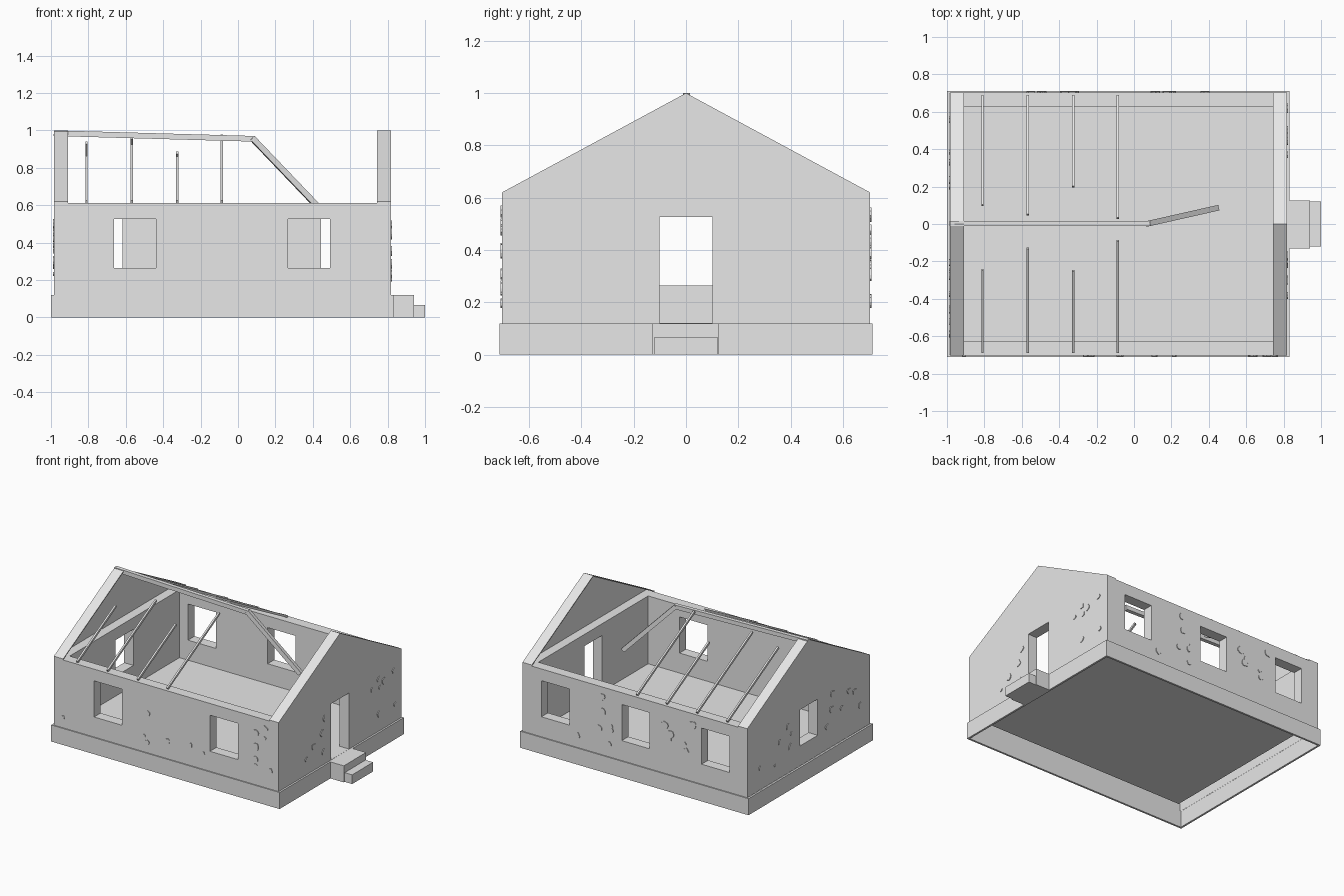
import bpy, bmesh, math, random
from mathutils import Vector

if "Cube" in bpy.data.objects:
    bpy.data.objects.remove(bpy.data.objects["Cube"], do_unlink=True)

stone = bpy.data.materials.new("pale_grey")
stone.use_nodes = True
stone.diffuse_color = (0.8, 0.8, 0.8, 1)
stone.node_tree.nodes["Principled BSDF"].inputs["Base Color"].default_value = (0.8, 0.8, 0.8, 1)


def finish(name, bm):
    bmesh.ops.recalc_face_normals(bm, faces=bm.faces)
    mesh = bpy.data.meshes.new(name)
    bm.to_mesh(mesh)
    bm.free()
    mesh.materials.append(stone)
    ob = bpy.data.objects.new(name, mesh)
    bpy.context.scene.collection.objects.link(ob)
    return ob


def add_box(bm, xs, ys, zs):
    verts = bmesh.ops.create_cube(bm, size=1)["verts"]
    for v in verts:
        v.co = [(r[0] + r[1]) / 2 + c * (r[1] - r[0]) for c, r in zip(v.co, (xs, ys, zs))]


def box(name, xs, ys, zs):
    bm = bmesh.new()
    add_box(bm, xs, ys, zs)
    return finish(name, bm)


def prism(name, outline, x0, x1):
    """Extrude a (y, z) outline along x."""
    bm = bmesh.new()
    face = bm.faces.new([bm.verts.new((x0, y, z)) for y, z in outline])
    top = bmesh.ops.extrude_face_region(bm, geom=[face])["geom"]
    bmesh.ops.translate(bm, vec=(x1 - x0, 0, 0),
                        verts=[g for g in top if isinstance(g, bmesh.types.BMVert)])
    bm.faces.new([v for v in face.verts]) if not face.is_valid else None
    return finish(name, bm)


def beam(name, a, b, width, height):
    a, b = Vector(a), Vector(b)
    half = (b - a).length / 2
    ob = box(name, (-half, half), (-width / 2, width / 2), (-height / 2, height / 2))
    ob.rotation_mode = 'QUATERNION'
    ob.rotation_quaternion = (b - a).to_track_quat('X', 'Z')
    ob.location = (a + b) / 2
    return ob


def ring(name, x0, x1, y, z0, z1, t):
    """Hollow rectangular band."""
    outer = [(x0, -y), (x1, -y), (x1, y), (x0, y)]
    inner = [(x0 + t, t - y), (x1 - t, t - y), (x1 - t, y - t), (x0 + t, y - t)]
    bm = bmesh.new()
    loops = [[bm.verts.new((px, py, z)) for px, py in pts]
             for pts, z in ((outer, z0), (outer, z1), (inner, z1), (inner, z0))]
    for k in range(4):
        p, q = loops[k], loops[(k + 1) % 4]
        for i in range(4):
            j = (i + 1) % 4
            bm.faces.new((p[i], p[j], q[j], q[i]))
    return finish(name, bm)


def cut(ob, openings):
    """Cut box openings through a wall."""
    bm = bmesh.new()
    for o in openings:
        add_box(bm, *o)
    cutter = finish("opening_cutter", bm)
    cutter.hide_render = True
    mod = ob.modifiers.new("openings", 'BOOLEAN')
    mod.object, mod.operation, mod.solver = cutter, 'DIFFERENCE', 'EXACT'
    bpy.context.view_layer.update()
    deps = bpy.context.evaluated_depsgraph_get()
    mesh = bpy.data.meshes.new_from_object(ob.evaluated_get(deps))
    ob.modifiers.clear()
    ob.data = mesh
    bpy.data.objects.remove(cutter, do_unlink=True)


# Main measurements
X0, X1, Y = -0.985, 0.819, 0.704
T, BASE, WALL_TOP, EAVE, RIDGE = 0.075, 0.12, 0.612, 0.62, 1.0
SILL, HEAD, HALF = 0.265, 0.527, 0.112
SLOPE = (RIDGE - EAVE) / Y

# Foundation band, floor and steps
ring("foundation", -1.0, 0.832, 0.712, 0, BASE, 0.014)
box("floor", (X0 + T, X1 - T), (T - Y, Y - T), (BASE - 0.003, BASE))
box("upper_step", (0.832, 0.94), (-0.13, 0.125), (0, BASE))
box("lower_step", (0.94, 1.0), (-0.12, 0.12), (0, 0.067))

# Walls with window and door openings, left open underneath
front_windows = [-0.55, 0.38]
back_windows = [-0.73, -0.09, 0.555]
openings = [((0.6, 0.9), (-0.102, 0.102), (BASE + 0.001, HEAD)),
            ((-1.1, -0.8), (-0.102, 0.102), (SILL, HEAD))]
for side, centres in ((-1, front_windows), (1, back_windows)):
    openings += [((c - HALF, c + HALF), sorted((side * 0.5, side * 0.8)), (SILL, HEAD)) for c in centres]
walls = ring("walls", X0, X1, Y, BASE, WALL_TOP, T)
cut(walls, openings)
bm = bmesh.new()
bm.from_mesh(walls.data)
underside = [f for f in bm.faces if f.normal.z < -0.9 and f.calc_center_median().z < BASE + 0.0005]
bmesh.ops.delete(bm, geom=underside, context='FACES')
bm.to_mesh(walls.data)
bm.free()

# Gables: thin outer panel with a deeper sloping coping on top
for name, outer, inner in (("right", X0, X0 + T), ("left", X1, X1 - T)):
    panel_in = outer + (0.008 if inner > outer else -0.008)
    prism(name + "_gable_panel",
          [(-Y, WALL_TOP), (Y, WALL_TOP), (Y, EAVE), (0, RIDGE), (-Y, EAVE)], outer, panel_in)
    d = EAVE - WALL_TOP
    prism(name + "_gable_coping",
          [(-Y, WALL_TOP), (-Y, EAVE), (0, RIDGE), (Y, EAVE), (Y, WALL_TOP), (0, RIDGE - d)],
          panel_in, inner)

# Broken ridge beam
beam("ridge_beam", (X0, 0.002, 0.985), (0.085, 0.002, 0.955), 0.028, 0.03)
beam("fallen_ridge_beam", (0.075, 0.002, 0.96), (0.443, 0.085, 0.575), 0.03, 0.03)

# Broken rafters: position, front end and back end
DROP = 0.012
for x, front, back in ((-0.81, 0.245, 0.10), (-0.567, 0.13, 0.05),
                       (-0.325, 0.25, 0.20), (-0.087, 0.09, 0.03)):
    for name, side, end in (("front_rafter", -1, front), ("back_rafter", 1, back)):
        beam(name, (x, side * 0.685, RIDGE - DROP - 0.685 * SLOPE),
             (x, side * end, RIDGE - DROP - end * SLOPE), 0.013, 0.016)

# Thin flakes of render on the outer wall faces
rng = random.Random(4)


def flakes(name, count, low, high, blocked, place):
    bm = bmesh.new()
    made = 0
    while made < count:
        u, z = rng.uniform(low, high), rng.uniform(0.18, 0.56)
        if any(abs(u - c) < 0.16 for c in blocked):
            continue
        made += 1
        r, turn = rng.uniform(0.012, 0.028), rng.uniform(0, math.tau)
        angles = [turn + i * math.tau / 9 for i in range(9)]
        radii = [r * rng.uniform(0.75, 1.1) for a in angles]
        back, front = [[bm.verts.new(place(u + q * math.cos(a), z + q * math.sin(a), h))
                        for a, q in zip(angles, radii)] for h in (-0.001, 0.005)]
        bm.faces.new(front)
        for i in range(9):
            j = (i + 1) % 9
            bm.faces.new((back[i], back[j], front[j], front[i]))
    finish(name, bm)


flakes("front_flakes", 14, X0 + 0.06, X1 - 0.06, front_windows, lambda u, z, h: (u, -Y - h, z))
flakes("back_flakes", 14, X0 + 0.06, X1 - 0.06, back_windows, lambda u, z, h: (u, Y + h, z))
flakes("left_flakes", 13, -0.64, 0.64, [0], lambda u, z, h: (X1 + h, u, z))
flakes("right_flakes", 13, -0.64, 0.64, [0], lambda u, z, h: (X0 - h, u, z))
